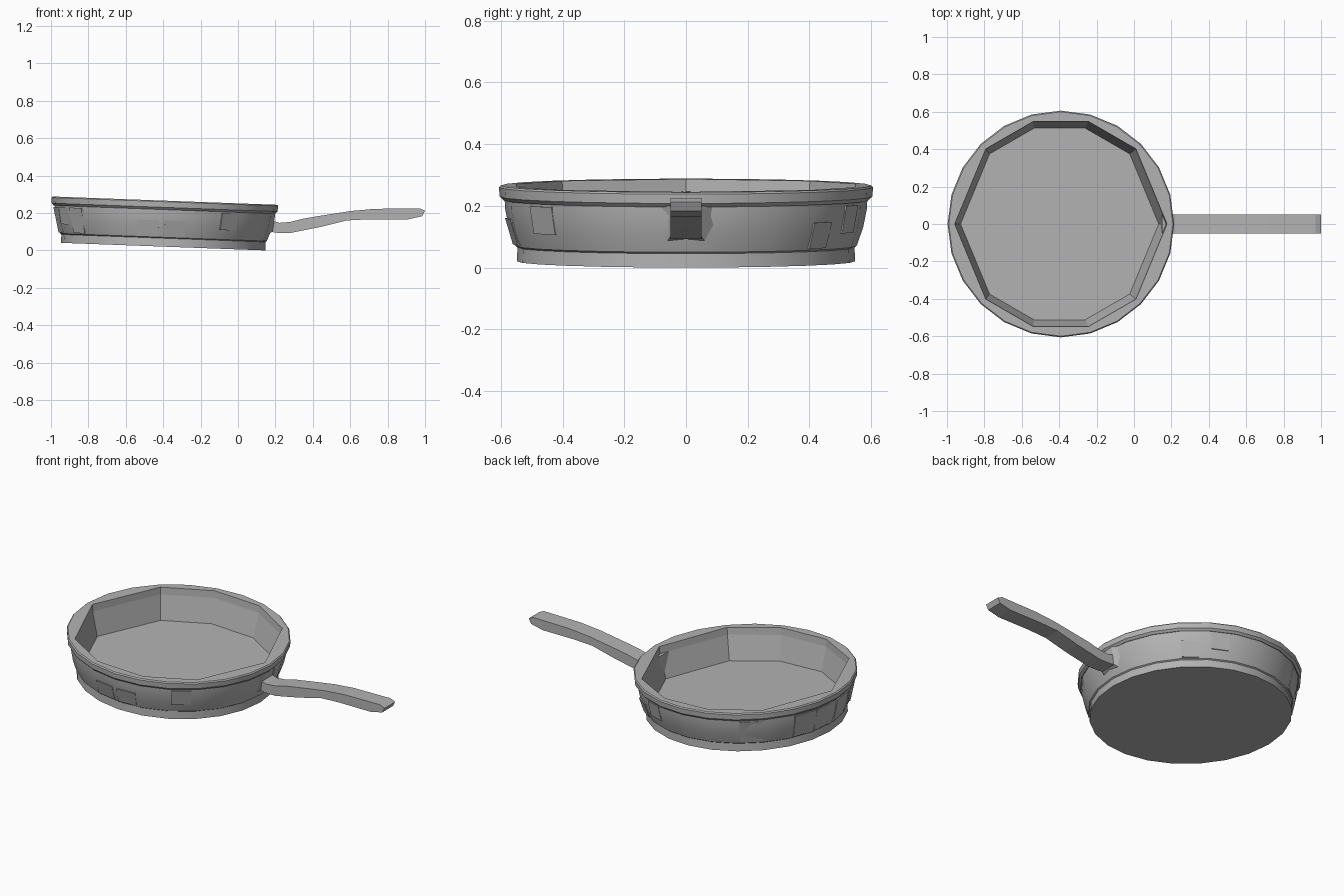
import bpy, bmesh, math, random
from mathutils import Matrix, Vector

random.seed(4)
if "Cube" in bpy.data.objects:
    bpy.data.objects.remove(bpy.data.objects["Cube"], do_unlink=True)

grey = bpy.data.materials.new("iron grey")
grey.use_nodes = True
COLOUR = (0.45, 0.45, 0.45, 1)
grey.diffuse_color = COLOUR
grey.node_tree.nodes["Principled BSDF"].inputs["Base Color"].default_value = COLOUR

SIDES = 24
CORNERS = [0, 45, 75, 105, 135, 180, 225, 255, 285, 315, 360]
TILT = Matrix.Translation((-0.4, 0, 0.02)) @ Matrix.Rotation(0.037, 4, "Y")


def finish(name, bm, matrix=None, smooth=None):
    bmesh.ops.recalc_face_normals(bm, faces=bm.faces)
    mesh = bpy.data.meshes.new(name)
    bm.to_mesh(mesh)
    bm.free()
    mesh.materials.append(grey)
    obj = bpy.data.objects.new(name, mesh)
    bpy.context.collection.objects.link(obj)
    if matrix:
        obj.matrix_world = matrix
    if smooth:
        bpy.ops.object.select_all(action="DESELECT")
        obj.select_set(True)
        bpy.context.view_layer.objects.active = obj
        bpy.ops.object.shade_smooth_by_angle(angle=math.radians(smooth))
    return obj


def coarse_radius(r, deg):
    """Radius on the uneven inner polygon at a given angle."""
    for a, b in zip(CORNERS, CORNERS[1:]):
        if a <= deg <= b:
            return r * math.cos(math.radians((b - a) / 2)) / math.cos(math.radians(deg - (a + b) / 2))


def polar(r, deg, z):
    return Vector((r * math.cos(math.radians(deg)), r * math.sin(math.radians(deg)), z))


def lathe(name, rows, closed, smooth):
    """Rows are (radius, height, faceted); open ends are capped."""
    bm = bmesh.new()
    rings = []
    for r, z, faceted in rows:
        angles = [i * 360 / SIDES for i in range(SIDES)]
        rings.append([bm.verts.new(polar(coarse_radius(r, a) if faceted else r, a, z)) for a in angles])
    pairs = list(zip(rings, rings[1:]))
    if closed:
        pairs.append((rings[-1], rings[0]))
    else:
        bm.faces.new(rings[0])
        bm.faces.new(rings[-1])
    for low, high in pairs:
        for i in range(SIDES):
            j = (i + 1) % SIDES
            bm.faces.new((low[i], low[j], high[j], high[i]))
    return finish(name, bm, TILT, smooth)


# Pan body: base band, curved wall, faceted interior and floor
WALL = [(0.553, 0.05), (0.574, 0.11), (0.586, 0.17), (0.588, 0.205)]
lathe("pan_body",
      [(0.548, 0, False), (0.546, 0.045, False)] + [(r, z, False) for r, z in WALL]
      + [(0.568, 0.215, True), (0.53, 0.065, True)], False, 20)

# Rim: overhanging band with a faceted inner edge
lathe("rim",
      [(0.592, 0.198, False), (0.604, 0.21, False), (0.606, 0.24, False),
       (0.6, 0.246, False), (0.568, 0.246, True), (0.564, 0.205, True)], True, 20)


def wall_radius(z):
    for (r0, z0), (r1, z1) in zip(WALL, WALL[1:]):
        if z <= z1:
            return r0 + (r1 - r0) * (z - z0) / (z1 - z0)
    return WALL[-1][0]


# Hammered plates: thin uneven patches lying on the outer wall
bm = bmesh.new()
for i in range(SIDES):
    if i in (0, SIDES - 1) or random.random() < 0.3:
        continue
    start = i * 15 + random.uniform(0, 2)
    end = start + random.uniform(9, 14)
    low = random.choice((0.055, 0.055, 0.1))
    high = random.choice((0.19, 0.19, 0.14))
    lift = random.uniform(0.003, 0.008)
    inner, outer = [], []
    for a, z in ((start, low), (end, low), (end, high), (start, high)):
        r = wall_radius(z)
        inner.append(bm.verts.new(polar(r - 0.008, a, z)))
        outer.append(bm.verts.new(polar(r + (lift if a == start else 0.001), a, z)))
    bm.faces.new(inner)
    bm.faces.new(outer)
    for k in range(4):
        m = (k + 1) % 4
        bm.faces.new((inner[k], inner[m], outer[m], outer[k]))
finish("wall_plates", bm, TILT)


def skin(name, sections):
    """Join four-cornered sections into a capped solid."""
    bm = bmesh.new()
    loops = [[bm.verts.new(p) for p in s] for s in sections]
    for a, b in zip(loops, loops[1:]):
        for k in range(4):
            m = (k + 1) % 4
            bm.faces.new((a[k], a[m], b[m], b[k]))
    bm.faces.new(loops[0])
    bm.faces.new(loops[-1])
    return finish(name, bm)


def section(x_top, top, x_low, low, w_top, w_low):
    return [(x_top, -w_top, top), (x_top, w_top, top), (x_low, w_low, low), (x_low, -w_low, low)]


# Handle mount: flares out of the wall below the rim
skin("handle_mount", [section(0.15, 0.205, 0.14, 0.075, 0.16, 0.07),
                      section(0.2, 0.2, 0.185, 0.1, 0.05, 0.05)])

# Handle: square bar with a rising curve and blunt tip
path = [(0.17, 0.165, 0.17, 0.1), (0.22, 0.147, 0.21, 0.094), (0.28, 0.152, 0.28, 0.093),
        (0.35, 0.17, 0.33, 0.103), (0.46, 0.188, 0.44, 0.125), (0.6, 0.21, 0.58, 0.16),
        (0.73, 0.222, 0.7, 0.166), (0.97, 0.225, 0.91, 0.166), (1.0, 0.212, 0.985, 0.183)]
skin("handle", [section(*p, 0.05, 0.05) for p in path])
